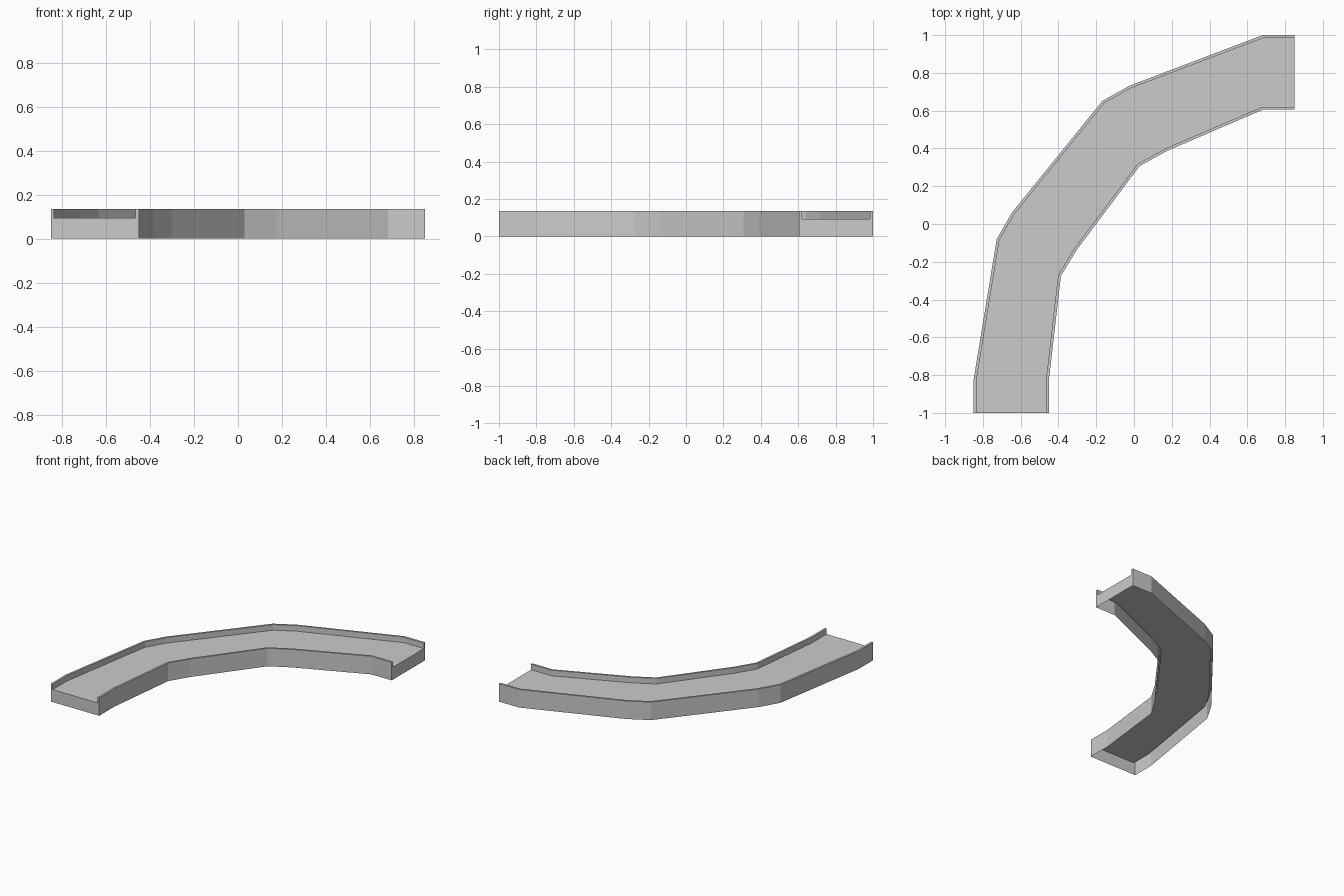
import bpy, bmesh
from mathutils import Vector

if "Cube" in bpy.data.objects:
    bpy.data.objects.remove(bpy.data.objects["Cube"])

WALL_TOP, FLOOR_Z, LIP = 0.135, 0.093, 0.015

# Plan outlines of the two side walls, from the front end to the right end
outer = [(-0.85, -1), (-0.85, -0.83), (-0.727, -0.08), (-0.645, 0.062),
         (-0.167, 0.652), (-0.022, 0.733), (0.682, 1), (0.85, 1)]
inner = [(-0.45, -1), (-0.45, -0.82), (-0.387, -0.275), (-0.303, -0.137),
         (0.03, 0.307), (0.175, 0.387), (0.682, 0.605), (0.85, 0.605)]


def offset(path, dist):
    """Mitred parallel copy of a plan path, dist to its right."""
    pts = [Vector(p) for p in path]
    normals = []
    for a, b in zip(pts, pts[1:]):
        d = (b - a).normalized()
        normals.append(Vector((d.y, -d.x)))
    result = []
    for i, p in enumerate(pts):
        n0, n1 = normals[max(i - 1, 0)], normals[min(i, len(normals) - 1)]
        m = (n0 + n1).normalized()
        result.append(p + m * dist / m.dot(n0))
    return result


# Open-bottomed channel section: wall, lip, floor, lip, wall
outer_lip, inner_lip = offset(outer, LIP), offset(inner, -LIP)
rails = [(outer, 0), (outer, WALL_TOP), (outer_lip, WALL_TOP), (outer_lip, FLOOR_Z),
         (inner_lip, FLOOR_Z), (inner_lip, WALL_TOP), (inner, WALL_TOP), (inner, 0)]

bm = bmesh.new()
grid = [[bm.verts.new((p[0], p[1], z)) for p in path] for path, z in rails]
for r0, r1 in zip(grid, grid[1:]):
    for i in range(len(outer) - 1):
        bm.faces.new((r0[i], r1[i], r1[i + 1], r0[i + 1])).normal_flip()

# End plates
for i, flip in ((0, True), (-1, False)):
    column = [r[i] for r in grid]
    bm.faces.new(column[::-1] if not flip else column)
bmesh.ops.recalc_face_normals(bm, faces=bm.faces)
bm.normal_update()
# Make sure the floor faces up
if sum(f.normal.z * f.calc_area() for f in bm.faces) < 0:
    bmesh.ops.reverse_faces(bm, faces=bm.faces)

mesh = bpy.data.meshes.new("curved_channel")
bm.to_mesh(mesh)
bm.free()
bpy.context.collection.objects.link(bpy.data.objects.new("curved_channel", mesh))
